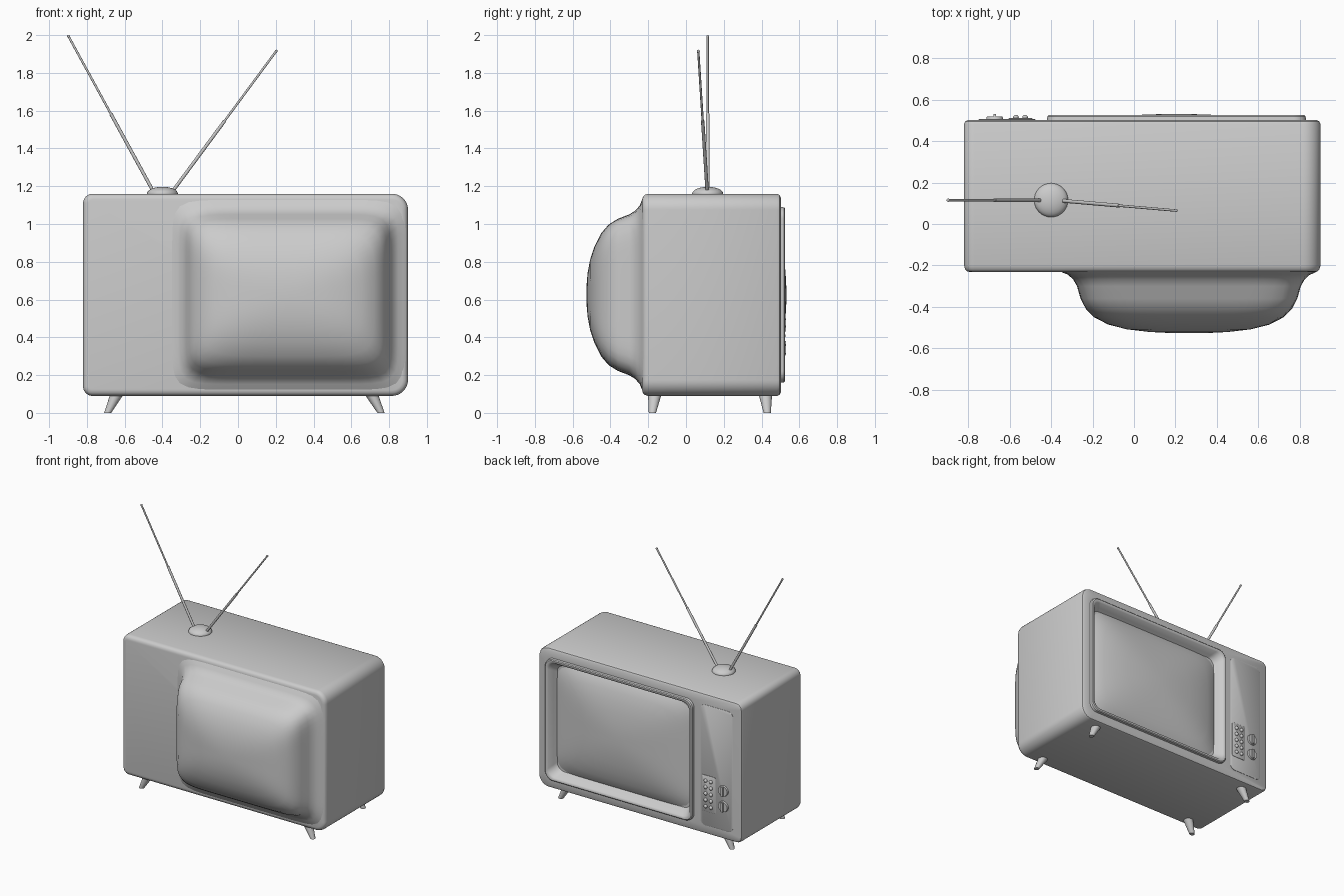
import bpy, bmesh, math
from mathutils import Vector

if "Cube" in bpy.data.objects:
    bpy.data.objects.remove(bpy.data.objects["Cube"])


def finish(bm, name, angle=35):
    bmesh.ops.recalc_face_normals(bm, faces=bm.faces)
    me = bpy.data.meshes.new(name)
    bm.to_mesh(me)
    bm.free()
    ob = bpy.data.objects.new(name, me)
    bpy.context.collection.objects.link(ob)
    bpy.ops.object.select_all(action='DESELECT')
    ob.select_set(True)
    bpy.context.view_layer.objects.active = ob
    bpy.ops.object.shade_smooth_by_angle(angle=math.radians(angle))
    return ob


def round_rect(y, cx, cz, hx, hz, r_right, r_left=None, k=10):
    """Rounded rectangle in the xz plane."""
    r_left = r_right if r_left is None else r_left
    pts = []
    for i, (sx, sz) in enumerate([(1, 1), (-1, 1), (-1, -1), (1, -1)]):
        r = r_right if sx > 0 else r_left
        for j in range(k):
            a = math.pi / 2 * (i + j / (k - 1))
            pts.append((cx + sx * (hx - r) + r * math.cos(a), y,
                        cz + sz * (hz - r) + r * math.sin(a)))
    return pts


def super_ring(y, cx, cz, hx, hz, n, count=96):
    """Squarish ellipse in the xz plane."""
    pts = []
    for i in range(count):
        c, s = math.cos(math.tau * i / count), math.sin(math.tau * i / count)
        r = (abs(c) ** n + abs(s) ** n) ** (-1 / n)
        pts.append((cx + hx * r * c, y, cz + hz * r * s))
    return pts


def loft(name, rings, cap_start=True, cap_end=True, angle=35):
    bm = bmesh.new()
    vs = [[bm.verts.new(p) for p in ring] for ring in rings]
    n = len(vs[0])
    for a, b in zip(vs, vs[1:]):
        for i in range(n):
            bm.faces.new((a[i], a[(i + 1) % n], b[(i + 1) % n], b[i]))
    if cap_start:
        bm.faces.new(vs[0])
    if cap_end:
        bm.faces.new(vs[-1])
    return finish(bm, name, angle)


def rod(name, p0, p1, r0, r1, seg=16, flat=False):
    """Tapered cylinder between two points; flat keeps the ends level."""
    p0, p1 = Vector(p0), Vector(p1)
    bm = bmesh.new()
    q = Vector((0, 0, 1)).rotation_difference(p1 - p0)
    ends = []
    for p, r in ((p0, r0), (p1, r1)):
        ring = []
        for i in range(seg):
            v = Vector((r * math.cos(math.tau * i / seg), r * math.sin(math.tau * i / seg), 0))
            ring.append(bm.verts.new(p + (v if flat else q @ v)))
        ends.append(ring)
    a, b = ends
    for i in range(seg):
        bm.faces.new((a[i], a[(i + 1) % seg], b[(i + 1) % seg], b[i]))
    bm.faces.new(a)
    bm.faces.new(b)
    return finish(bm, name)


def ball(name, loc, size, seg=24):
    bm = bmesh.new()
    bmesh.ops.create_uvsphere(bm, u_segments=seg, v_segments=seg // 2, radius=1)
    bmesh.ops.scale(bm, vec=size, verts=bm.verts)
    bmesh.ops.translate(bm, vec=loc, verts=bm.verts)
    return finish(bm, name)


# Cabinet: rounded shell, running into the raised screen rim and its recess
CZ = 0.625
rings = [round_rect(y, 0.04, CZ, 0.86 - d, 0.535 - d, 0.085 - d, 0.05 - d)
         for y, d in [(-0.232, 0.03), (-0.228, 0.015), (-0.218, 0.005), (-0.2, 0),
                      (0.482, 0), (0.495, 0.006), (0.502, 0.02)]]
rings += [round_rect(y, 0.205, CZ, 0.625 - d, 0.465 - d, r)
          for y, d, r in [(0.502, 0, 0.06), (0.519, 0.002, 0.06), (0.525, 0.008, 0.06),
                          (0.525, 0.018, 0.06), (0.518, 0.028, 0.06), (0.48, 0.046, 0.06),
                          (0.455, 0.06, 0.06)]]
loft("cabinet", rings)

# Convex picture tube face
loft("screen", [super_ring(y, 0.205, CZ, hx, hz, n) for y, hx, hz, n in [
    (0.452, 0.575, 0.415, 10), (0.468, 0.545, 0.39, 8), (0.487, 0.48, 0.34, 6),
    (0.505, 0.39, 0.275, 4.5), (0.518, 0.29, 0.2, 3.3), (0.527, 0.17, 0.12, 2.5),
    (0.531, 0.06, 0.045, 2)]], cap_start=False)

# Bulging tube housing with a flared foot
loft("tube_housing", [super_ring(y, 0.265, CZ, hx, hz, n) for y, hx, hz, n in [
    (-0.225, 0.625, 0.51, 10), (-0.234, 0.61, 0.5, 10), (-0.245, 0.583, 0.473, 10),
    (-0.268, 0.558, 0.446, 10), (-0.3, 0.54, 0.426, 9.5), (-0.36, 0.523, 0.403, 9),
    (-0.41, 0.497, 0.372, 7.5), (-0.45, 0.457, 0.325, 6), (-0.485, 0.39, 0.255, 4.5),
    (-0.508, 0.3, 0.185, 3.4), (-0.521, 0.19, 0.115, 2.6), (-0.527, 0.07, 0.045, 2)]],
    cap_start=False, angle=60)

# Control panel and button plate
def plate(name, x0, x1, z0, z1, y0, y1, r):
    cx, cz, hx, hz = (x0 + x1) / 2, (z0 + z1) / 2, (x1 - x0) / 2, (z1 - z0) / 2
    loft(name, [round_rect(y0, cx, cz, hx, hz, r),
                round_rect(y1 - 0.002, cx, cz, hx, hz, r),
                round_rect(y1, cx, cz, hx - 0.003, hz - 0.003, r - 0.003)])


plate("control_panel", -0.75, -0.475, 0.16, 1.08, 0.495, 0.506, 0.04)
plate("button_plate", -0.605, -0.49, 0.27, 0.545, 0.5, 0.511, 0.008)

# Push buttons
for col in range(2):
    for row in range(5):
        ball(f"button_{col}_{row}", (-0.525 - 0.045 * col, 0.513, 0.31 + 0.049 * row),
             (0.014, 0.014, 0.014), 12)

# Dials with grip bars
for i, z in enumerate((0.345, 0.465)):
    x = -0.672
    rod(f"dial_{i}", (x, 0.5, z), (x, 0.518, z), 0.042, 0.038, 32)
    bm = bmesh.new()
    bmesh.ops.create_cube(bm, size=1)
    bmesh.ops.scale(bm, vec=(0.014, 0.016, 0.07), verts=bm.verts)
    bmesh.ops.translate(bm, vec=(x, 0.522, z), verts=bm.verts)
    finish(bm, f"dial_grip_{i}")

# Splayed legs
for xt, xb, side in ((-0.64, -0.69, "left"), (0.705, 0.757, "right")):
    for yt, yb, end in ((-0.165, -0.178, "front"), (0.42, 0.43, "back")):
        rod(f"{end}_{side}_leg", (xb, yb, 0), (xt, yt, 0.1), 0.019, 0.036, 24, True)

# Antenna base and two telescopic rods
ball("antenna_base", (-0.4, 0.115, 1.16), (0.082, 0.082, 0.037), 32)
for side, a, b in (("left", (-0.45, 0.115, 1.175), (-0.897, 0.115, 1.993)),
                   ("right", (-0.345, 0.112, 1.175), (0.202, 0.065, 1.915))):
    mid = Vector(a).lerp(Vector(b), 0.5)
    rod(f"{side}_antenna_lower", a, mid, 0.009, 0.009)
    rod(f"{side}_antenna_upper", mid, b, 0.006, 0.006)
    ball(f"{side}_antenna_tip", b, (0.008, 0.008, 0.008), 12)
    ball(f"{side}_antenna_joint", a, (0.014, 0.014, 0.014), 12)
